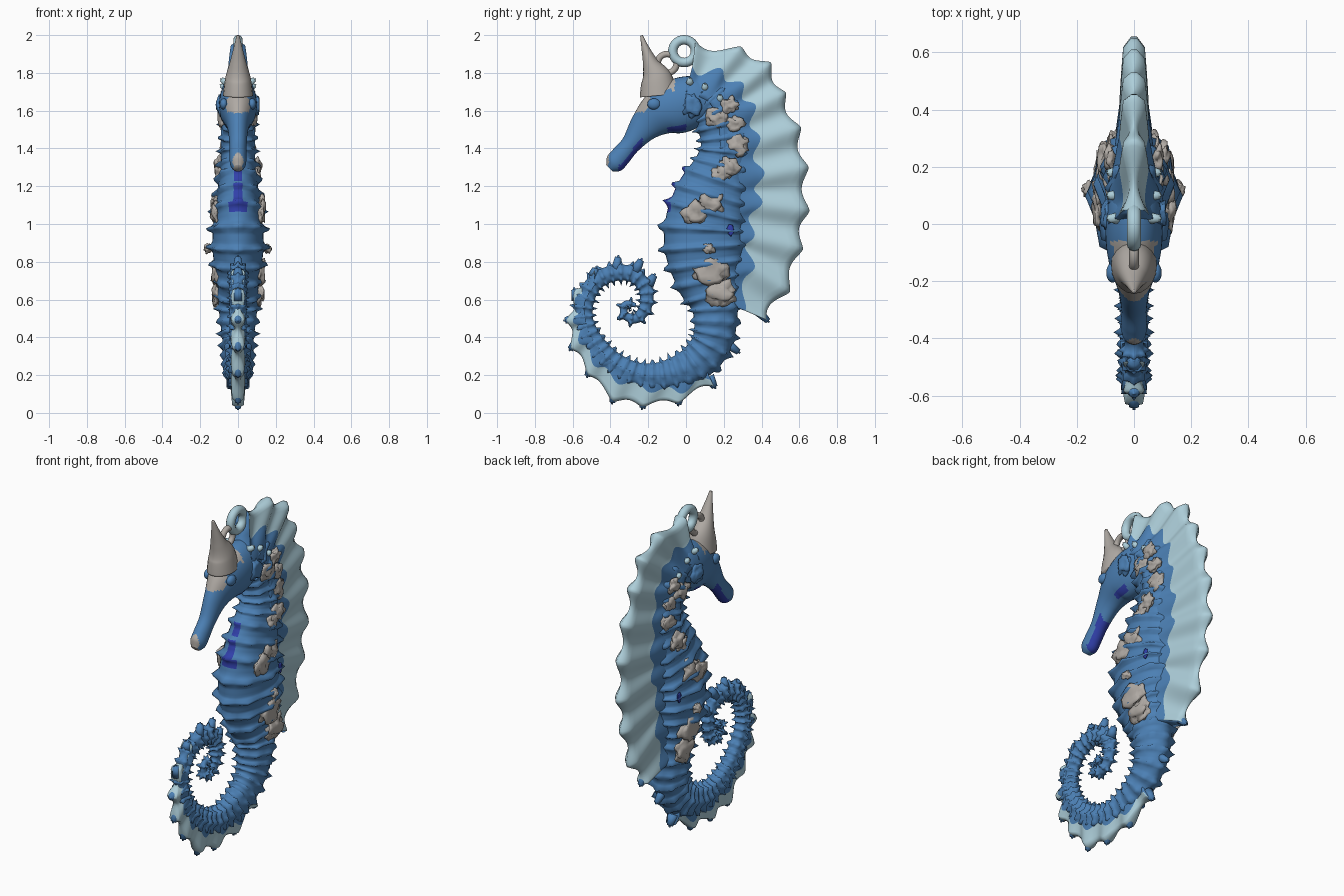
import bpy, bmesh, math, random
from math import sin, cos, pi
from mathutils import Vector, noise
from mathutils.bvhtree import BVHTree

if "Cube" in bpy.data.objects:
    bpy.data.objects.remove(bpy.data.objects["Cube"])
random.seed(4)


def material(name, rgb):
    mat = bpy.data.materials.new(name)
    mat.use_nodes = True
    mat.diffuse_color = (*rgb, 1)
    mat.node_tree.nodes["Principled BSDF"].inputs["Base Color"].default_value = (*rgb, 1)
    return mat


MATERIALS = [material("sea blue", (.072, .216, .46)),
             material("pale blue", (.42, .62, .70)),
             material("warm grey", (.43, .40, .37)),
             material("deep blue", (.03, .05, .40))]
BLUE, PALE, GREY, DEEP = range(len(MATERIALS))


def spline(rows, u):
    """Catmull-Rom interpolation through rows of any width."""
    last = len(rows) - 1
    i = min(int(u), last - 1)
    f = u - i
    a, b, c, d = (rows[max(0, min(last, i + k))] for k in (-1, 0, 1, 2))
    return [q + f * (r - p + f * (2 * p - 5 * q + 4 * r - s + f * (3 * (q - r) + s - p))) / 2
            for p, q, r, s in zip(a, b, c, d)]


def finish(name, bm, paint):
    """Turn a bmesh into a smooth object, coloured by paint(face)."""
    bmesh.ops.recalc_face_normals(bm, faces=bm.faces)
    bm.normal_update()
    for face in bm.faces:
        face.smooth = True
        face.material_index = paint(face) if callable(paint) else paint
    mesh = bpy.data.meshes.new(name)
    bm.to_mesh(mesh)
    tree = BVHTree.FromBMesh(bm)
    bm.free()
    for mat in MATERIALS:
        mesh.materials.append(mat)
    bpy.context.collection.objects.link(bpy.data.objects.new(name, mesh))
    return tree


def skin(bm, rings):
    """Bridge closed rings of points and cap both ends."""
    loops = [[bm.verts.new(p) for p in ring] for ring in rings]
    for a, b in zip(loops, loops[1:]):
        for k in range(len(a)):
            bm.faces.new((a[k - 1], a[k], b[k], b[k - 1]))
    bm.faces.new(loops[0])
    bm.faces.new(loops[-1])


def loft(name, rows, paint=BLUE, sides=32, steps=12, ridge=0):
    """Tube along rows of (y, z, depth, half width), with optional knobbly rings."""
    rings, phase, old = [], 0, None
    for k in range((len(rows) - 1) * steps + 1):
        u = k / steps
        y, z, depth, wide = spline(rows, u)
        near = spline(rows, max(0, u - .05))
        far = spline(rows, min(len(rows) - 1, u + .05))
        tangent = Vector((far[0] - near[0], far[1] - near[1])).normalized()
        here = Vector((y, z))
        if old is not None:
            phase += (here - old).length / (.035 + .27 * depth)
        old = here
        ring = []
        for j in range(sides):
            a = 2 * pi * j / sides
            knob = .35 + .65 * abs(cos(4 * a)) ** 3
            bump = ridge * (.4 + depth) * (max(0, cos(2 * pi * phase)) ** 2 * knob - .25)
            d = (depth + bump) * cos(a)
            ring.append(((wide + bump) * sin(a), y - tangent.y * d, z + tangent.x * d))
        rings.append(ring)
    bm = bmesh.new()
    skin(bm, rings)
    return finish(name, bm, paint)


def fin(name, columns, scallop, thick, steps=16, across=14):
    """Scalloped web; each column is inner, colour edge and tip as (y, z)."""
    rings, colour_row = [], across // 2
    for k in range((len(columns) - 1) * steps + 1):
        u = k / steps
        c = spline(columns, u)
        inner, edge, tip = Vector(c[:2]), Vector(c[2:4]), Vector(c[4:])
        out = (tip - edge).normalized()
        tip -= out * scallop * abs(sin(pi * u)) ** 1.3
        edge += out * scallop * .6 * cos(2 * pi * u + .6)
        half = []
        for m in range(across + 1):
            v = m / colour_row
            p = inner.lerp(edge, v) if v <= 1 else edge.lerp(tip, v - 1)
            h = thick[0] + (thick[1] - thick[0]) * v if v <= 1 else thick[1] + (thick[2] - thick[1]) * (v - 1)
            h *= 1 + .3 * max(0, v - .5) * cos(2 * pi * u)
            half.append((h * (.3 if m == across else 1), *p))
        rings.append(half + [(-x, y, z) for x, y, z in reversed(half)])
    bm = bmesh.new()
    skin(bm, rings)
    size = len(rings[0])
    bm.verts.index_update()

    def paint(face):
        if len(face.verts) > 4:
            return BLUE
        rows = [min(v.index % size, size - 1 - v.index % size) for v in face.verts]
        return PALE if sum(rows) / 4 > colour_row else BLUE
    finish(name, bm, paint)


def spike(name, base, tip, radius, paint=BLUE, x=0):
    """Blunt tapering thorn from base to tip."""
    a, b = Vector(base), Vector(tip)
    bm = bmesh.new()
    bmesh.ops.create_cone(bm, cap_ends=True, segments=12, radius1=radius * 1.3,
                          radius2=radius * .6, depth=(b - a).length)
    bmesh.ops.bevel(bm, geom=[e for e in bm.edges if min(v.co.z for v in e.verts) > 0],
                    offset=radius * .4, segments=2, affect='EDGES')
    turn = (b - a).to_track_quat('Z', 'Y')
    for v in bm.verts:
        v.co = turn @ v.co + (a + b) / 2
    finish(name, bm, paint)


def lump(name, centre, size, paint, rough=.25):
    """Uneven rounded lump."""
    bm = bmesh.new()
    bmesh.ops.create_icosphere(bm, subdivisions=3, radius=1)
    for v in bm.verts:
        k = 1 + rough * noise.noise(v.co * 1.8 + Vector(centre) * 9)
        v.co = Vector(centre) + Vector([q * s * k for q, s in zip(v.co, size)])
    finish(name, bm, paint)


def hoop(name, centre, major, minor, paint):
    bpy.ops.mesh.primitive_torus_add(location=centre, rotation=(0, pi / 2, 0), major_radius=major,
                                     minor_radius=minor, major_segments=32, minor_segments=12)
    ob = bpy.context.object
    ob.name = name
    ob.data.shade_smooth()
    ob.data.materials.append(MATERIALS[paint])


# Body running from the neck down into the coiled tail
def body_paint(face):
    c, n = face.calc_center_median(), face.normal
    chest = 1.06 < c.z < 1.3 and c.y < .1 and n.y < -.3
    return DEEP if chest and abs(c.x) < (.045 if c.z < 1.11 else .022) else BLUE


body = loft("body", [
    (.08, 1.7, .09, .07), (.16, 1.6, .14, .09), (.2, 1.45, .13, .09), (.19, 1.32, .15, .1),
    (.14, 1.16, .2, .12), (.1, 1, .22, .14), (.1, .86, .22, .145), (.12, .7, .18, .12),
    (.155, .55, .13, .11), (.14, .38, .115, .09), (.05, .265, .105, .075), (-.09, .205, .085, .06),
    (-.23, .2, .07, .052), (-.36, .25, .065, .05), (-.46, .34, .06, .048), (-.53, .46, .055, .045),
    (-.54, .57, .055, .042), (-.49, .68, .052, .04), (-.4, .735, .05, .04), (-.29, .735, .048, .038),
    (-.215, .66, .044, .036), (-.215, .56, .04, .034), (-.265, .5, .033, .03), (-.325, .52, .028, .026),
    (-.32, .575, .025, .023), (-.265, .57, .018, .018)], body_paint, ridge=.065)


# Head with a long snout
def head_paint(face):
    c, n = face.calc_center_median(), face.normal
    if c.y < -.1 and c.z > 1.59 and n.y < -.5 or c.z > 1.71 and c.y < -.06:
        return GREY
    if c.y < -.375 and n.y < -.7 and c.z < 1.38:
        return GREY
    mouth = -.36 < c.y < -.23 and n.z < -.3 and n.y > .2
    jaw = -.1 < c.y < 0 and n.z < -.6 and .03 < abs(c.x) < .07
    return DEEP if mouth or jaw else BLUE


loft("head", [
    (-.405, 1.295, .025, .025), (-.38, 1.32, .052, .042), (-.345, 1.36, .054, .044),
    (-.29, 1.425, .053, .045), (-.215, 1.52, .085, .058), (-.13, 1.59, .125, .088),
    (-.04, 1.625, .145, .1), (.05, 1.65, .135, .095), (.13, 1.65, .1, .075)], head_paint)

# Horn and hanging loops
loft("horn", [(-.145, 1.68, .1, .08), (-.155, 1.77, .082, .068), (-.187, 1.85, .043, .045),
              (-.215, 1.93, .021, .024), (-.236, 1.998, .007, .008)], GREY, sides=20)
hoop("hanging_loop", (0, -.01, 1.915), .06, .025, PALE)
hoop("horn_loop", (0, -.1, 1.85), .05, .017, GREY)

# Large back fin and the narrow fin below the tail
fin("back_fin", [
    (0, 1.7, .03, 1.81, .05, 1.965), (.1, 1.66, .18, 1.8, .29, 1.94),
    (.14, 1.62, .29, 1.72, .45, 1.855), (.17, 1.55, .35, 1.6, .53, 1.695),
    (.18, 1.42, .37, 1.43, .61, 1.51), (.17, 1.26, .39, 1.25, .65, 1.3),
    (.14, 1.08, .375, 1.1, .655, 1.07), (.12, .9, .335, .93, .62, .865),
    (.13, .74, .34, .77, .55, .64), (.15, .6, .29, .55, .43, .49)], .045, (.09, .045, .024))
tail_columns = [
    (.08, .3, .12, .19, .15, .14), (-.02, .25, -.03, .12, -.04, .05), (-.2, .2, -.2, .13, -.23, .03),
    (-.33, .24, -.37, .18, -.39, .06), (-.43, .31, -.49, .28, -.52, .2),
    (-.51, .42, -.56, .4, -.61, .34), (-.535, .52, -.58, .5, -.635, .49),
    (-.53, .6, -.575, .6, -.59, .65), (-.48, .68, -.49, .725, -.48, .76)]
fin("tail_fin", tail_columns, .035, (.045, .032, .02))

# Knobs along the tail ridge
tips = [(c[2:4], c[4:]) for c in tail_columns]
tips += [((-.37, .75), (-.36, .82)), ((-.27, .75), (-.24, .805)), ((-.2, .68), (-.17, .725)),
         ((.2, .38), (.275, .325)), ((.36, .56), (.43, .49))]
for i, (base, tip) in enumerate(tips):
    a, b = Vector((0, *base)), Vector((0, *tip))
    spike(f"ridge_knob_{i + 1}", a, b + (b - a).normalized() * .015, .024)

# Paired flank lumps, crown thorns, eyes and side spots
flank = [(.16, 1.57, .05), (.23, 1.63, .04), (.26, 1.53, .04), (.27, 1.42, .05), (.23, 1.3, .05),
         (.18, 1.26, .04), (.12, 1.1, .06), (.05, 1.06, .06), (.12, .87, .025), (.13, .75, .075),
         (.18, .63, .065)]
for side, label in ((1, "left"), (-1, "right")):
    def surface(y, z):
        hit = body.ray_cast(Vector((side, y, z)), Vector((-side, 0, 0)))[0]
        return max(abs(hit.x) if hit else 0, .06)
    for i, (y, z, r) in enumerate(flank):
        lump(f"{label}_flank_lump_{i + 1}", (side * surface(y, z), y, z),
             (.022, r * 1.15, r), GREY, .7)
    for i, (y, z) in enumerate([(.1, 1.73), (.18, 1.67), (.02, 1.76)]):
        spike(f"{label}_crown_thorn_{i + 1}", (side * .05, y, z - .02), (side * .095, y, z + .01), .018, PALE)
    lump(f"{label}_eye", (side * .075, -.17, 1.635), (.022, .035, .03), BLUE, 0)
    lump(f"{label}_cheek", (side * .09, .03, 1.63), (.025, .05, .06), BLUE, .5)
    lump(f"{label}_side_spot", (side * surface(.235, .97), .235, .97), (.006, .018, .03), DEEP, .3)
